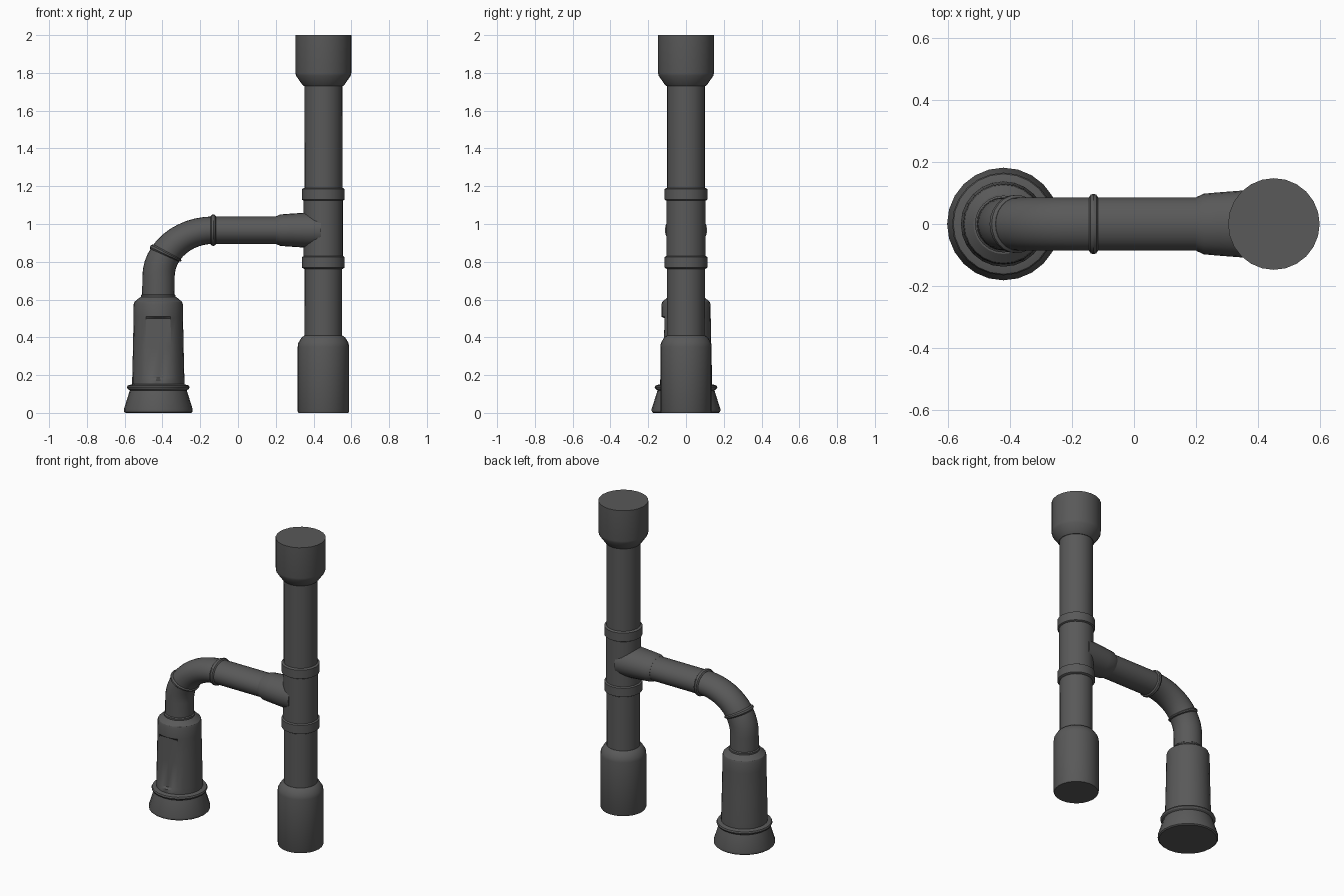
import bpy, bmesh
from math import sin, cos, pi, radians

default = bpy.data.objects.get("Cube")
if default:
    bpy.data.objects.remove(default)

SIDES = 24
SQUASH = 0.85           # the branch is flattened vertically
MAIN_X, DROP_X = 0.452, -0.422
BEND_X, BEND_Z, BEND_R = -0.13, 0.72, 0.291
BRANCH_Z = BEND_Z + SQUASH * BEND_R

grey = bpy.data.materials.new("dark grey plastic")
grey.use_nodes = True
colour = (0.1, 0.1, 0.1, 1)
grey.diffuse_color = colour
grey.node_tree.nodes["Principled BSDF"].inputs["Base Color"].default_value = colour


def tube(name, stations, reshape=None):
    """Skin rings given as (x, z, angle of the ring in the xz plane, radius)."""
    bm = bmesh.new()
    rings = []
    for x, z, a, r in stations:
        ring = []
        for i in range(SIDES):
            t = 2 * pi * i / SIDES
            u = r * cos(t)
            ring.append(bm.verts.new((x + u * cos(a), r * sin(t), z + u * sin(a) * SQUASH)))
        rings.append(ring)
    for low, high in zip(rings, rings[1:]):
        for i in range(SIDES):
            j = (i + 1) % SIDES
            bm.faces.new((low[i], low[j], high[j], high[i]))
    bm.faces.new(rings[0])
    bm.faces.new(rings[-1])
    if reshape:
        for v in bm.verts:
            reshape(v.co)
    bmesh.ops.recalc_face_normals(bm, faces=bm.faces)
    mesh = bpy.data.meshes.new(name)
    bm.to_mesh(mesh)
    bm.free()
    mesh.materials.append(grey)
    obj = bpy.data.objects.new(name, mesh)
    bpy.context.collection.objects.link(obj)
    bpy.ops.object.select_all(action="DESELECT")
    obj.select_set(True)
    bpy.context.view_layer.objects.active = obj
    bpy.ops.object.shade_smooth_by_angle(angle=radians(32))
    return obj


def upright(name, x, profile, reshape=None):
    return tube(name, [(x, z, 0, r) for z, r in profile], reshape)


def level(name, profile):
    return tube(name, [(x, BRANCH_Z, pi / 2, r) for x, r in profile])


def arc_station(degrees, r):
    a = radians(degrees)
    return (BEND_X + BEND_R * cos(a), BEND_Z + SQUASH * BEND_R * sin(a), a, r)


# Main vertical pipe with its end sockets
upright("main_pipe", MAIN_X, [(0.3, 0.099), (1.8, 0.101)])
upright("tee_body", MAIN_X, [(0.78, 0.104), (1.18, 0.104)])
upright("top_socket", MAIN_X, [(1.73, 0.104), (1.738, 0.112), (1.785, 0.145),
                               (1.8, 0.148), (2.0, 0.148)])
upright("bottom_socket", MAIN_X, [(0, 0.132), (0.008, 0.136), (0.35, 0.136), (0.37, 0.133),
                                  (0.4, 0.115), (0.41, 0.1)])

# Collars above and below the tee
for name, z in (("lower_collar", 0.797), ("upper_collar", 1.157)):
    upright(name, MAIN_X, [(z - 0.034, 0.103), (z - 0.028, 0.113),
                           (z + 0.028, 0.113), (z + 0.034, 0.103)])

# Horizontal branch, its flared tee mouth and the joint ring
level("branch_pipe", [(0.44, 0.086), (BEND_X, 0.086)])
level("tee_mouth", [(0.44, 0.112), (0.36, 0.109), (0.27, 0.102), (0.225, 0.098), (0.202, 0.087)])
level("branch_ring", [(-0.116, 0.086), (-0.122, 0.095), (-0.131, 0.098),
                      (-0.14, 0.095), (-0.146, 0.086)])

# Elbow, mid-bend ring and short drop
tube("elbow", [arc_station(90 + 7.5 * i, 0.0855) for i in range(13)]
     + [(DROP_X, 0.6, pi, 0.0855)])
tube("elbow_ring", [arc_station(147.5, 0.086), arc_station(149, 0.094),
                    arc_station(151, 0.094), arc_station(152.5, 0.086)])
upright("drop_ring", DROP_X, [(0.608, 0.086), (0.613, 0.092), (0.623, 0.092), (0.628, 0.086)])


# Drain body with a flat panel pressed into its front
def press_front(co):
    if 0.18 < co.z < 0.505:
        co.y = max(co.y, -0.113 - (0.5 - co.z) * 0.035)


upright("drain_body", DROP_X, [(0.13, 0.138), (0.175, 0.138), (0.185, 0.138), (0.35, 0.134),
                               (0.5, 0.131), (0.51, 0.131), (0.575, 0.13), (0.588, 0.126),
                               (0.612, 0.097), (0.614, 0.08)], press_front)
upright("drain_ring", DROP_X, [(0.118, 0.148), (0.127, 0.162), (0.136, 0.166),
                               (0.145, 0.162), (0.152, 0.137)])
upright("drain_foot", DROP_X, [(0, 0.174), (0.006, 0.181), (0.02, 0.182), (0.125, 0.149)])
